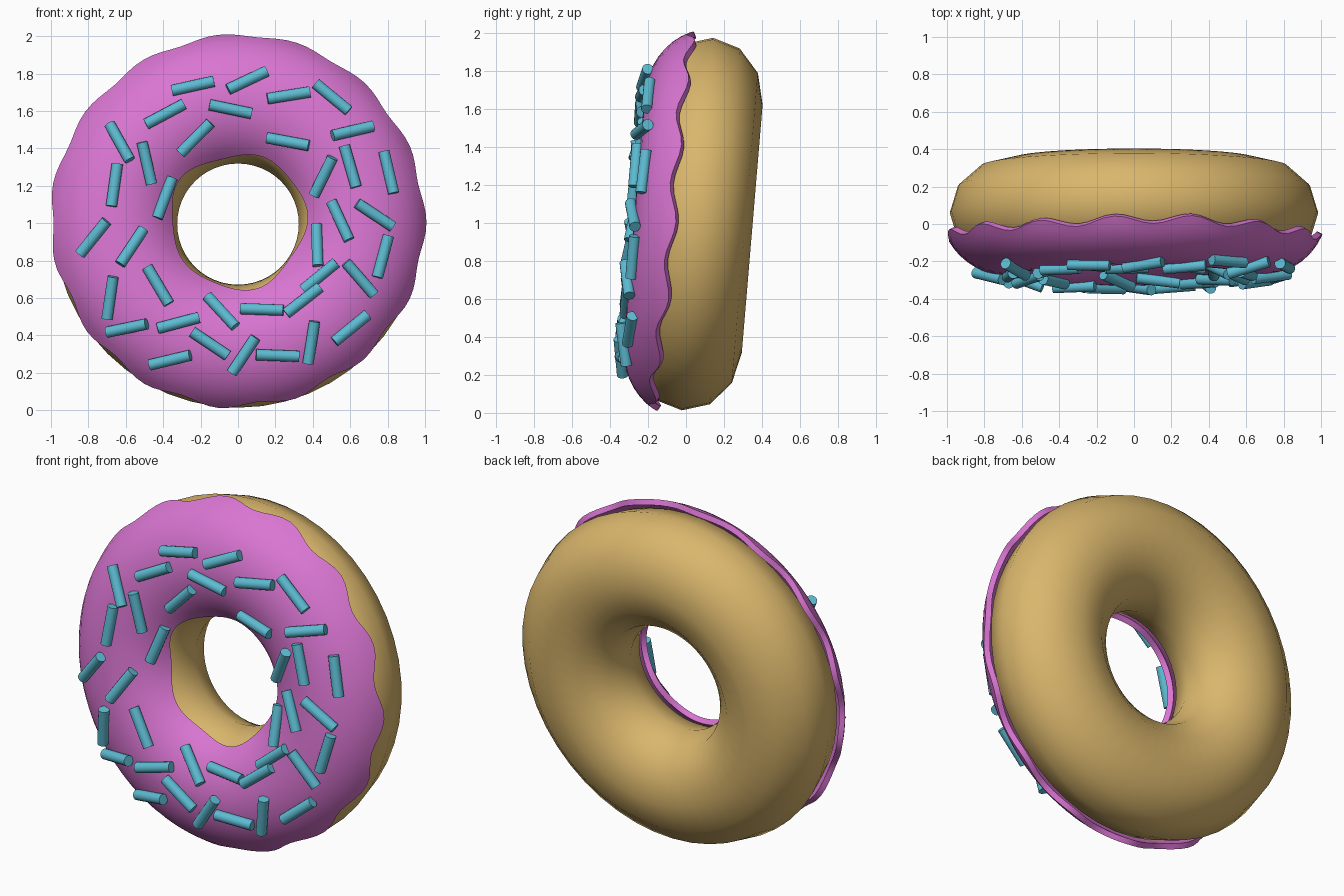
import bpy, bmesh
from math import sin, cos, pi, radians, sqrt, hypot, asin
from mathutils import Vector, Matrix

cube = bpy.data.objects.get("Cube")
if cube:
    bpy.data.objects.remove(cube, do_unlink=True)

# Ring proportions: centre radius, tube half-width, tube half-depth, icing lift
RING, WIDE, DEEP, LIFT = 0.655, 0.33, 0.29, 0.045
# The whole ring leans back slightly
LEAN = Matrix.Translation((0, 0.06, 0.995)) @ Matrix.Rotation(radians(-4.8), 4, 'X')


def material(name, color):
    mat = bpy.data.materials.new(name)
    mat.use_nodes = True
    mat.diffuse_color = (*color, 1)
    bsdf = mat.node_tree.nodes["Principled BSDF"]
    bsdf.inputs["Base Color"].default_value = (*color, 1)
    bsdf.inputs["Roughness"].default_value = 0.6
    return mat


dough_tan = material("dough tan", (0.70, 0.47, 0.15))
icing_pink = material("icing pink", (0.70, 0.18, 0.65))
sprinkle_blue = material("sprinkle blue", (0.11, 0.50, 0.65))


def make_object(name, bm, mat, thickness=0):
    mesh = bpy.data.meshes.new(name)
    bm.to_mesh(mesh)
    bm.free()
    mesh.materials.append(mat)
    obj = bpy.data.objects.new(name, mesh)
    bpy.context.collection.objects.link(obj)
    bpy.ops.object.select_all(action='DESELECT')
    obj.select_set(True)
    bpy.context.view_layer.objects.active = obj
    if thickness:
        solid = obj.modifiers.new("thickness", 'SOLIDIFY')
        solid.thickness = thickness
        solid.offset = -1
        bpy.ops.object.modifier_apply(modifier=solid.name)
    bpy.ops.object.shade_smooth_by_angle(angle=radians(45))
    return obj


def swept_ring(around, across, lift, limits, closed):
    """Sweep an elliptic arc round the y axis; limits(turn) gives its end angles."""
    bm = bmesh.new()
    rows = []
    for i in range(around):
        turn = 2 * pi * i / around
        start, end = limits(turn)
        row = []
        for j in range(across if closed else across + 1):
            a = start + (end - start) * j / across
            r = RING + (WIDE + lift) * cos(a)
            y = -(DEEP + lift) * sin(a)
            row.append(bm.verts.new((r * cos(turn), y, r * sin(turn))))
        rows.append(row)
    for i in range(around):
        here, there = rows[i], rows[(i + 1) % around]
        for j in range(across):
            k = (j + 1) % len(here)
            bm.faces.new((here[j], there[j], there[k], here[k]))
    bm.transform(LEAN)
    return bm


# Dough ring
make_object("dough_ring", swept_ring(48, 12, 0, lambda turn: (0, 2 * pi), True), dough_tan)


# Icing shell with a wavy outer lip and a gently uneven inner lip
def icing_limits(turn):
    edge = 0.14 - 0.015 * sin(turn) - 0.022 * cos(15 * turn) - 0.008 * cos(4 * turn + 1)
    inner = radians(38) + 0.05 * cos(5 * turn) + 0.04 * sin(3 * turn)
    return asin(edge / (DEEP + LIFT)), pi - inner


make_object("icing", swept_ring(120, 14, LIFT, icing_limits, False), icing_pink, 0.032)

# Sprinkles: centre across, centre height (hundredths), slope in degrees
SPRINKLES = [
    (-24, 173, 12), (5, 176, 27), (-39, 158, 28), (-4, 161, -12), (27, 168, 10),
    (50, 167, -40), (61, 149, 16), (27, 144, -8), (-23, 146, 48), (-63, 143, -60),
    (-49, 132, -76), (-66, 120, 82), (-40, 114, 68), (46, 125, 60), (60, 130, -74),
    (80, 127, -78), (73, 104, -32), (55, 101, -64), (43, 88, -82), (77, 82, 75),
    (-77, 92, 48), (-57, 87, 56), (-43, 66, -60), (-68, 60, 78), (44, 71, 38),
    (65, 70, -48), (35, 58, 38), (-59, 44, 15), (-32, 46, 15), (-9, 52, -52),
    (13, 53, -5), (-15, 35, -34), (-36, 27, 18), (3, 29, 57), (21, 29, -3),
    (39, 36, 83), (60, 44, 38),
]


def add_sprinkle(bm, x, height, slope):
    z = height - 1.02
    r = hypot(x, z)
    wide, deep = WIDE + LIFT, DEEP + LIFT
    s = (r - RING) / wide
    depth = sqrt(1 - s * s)
    # Surface normal, then lay the stick along the surface
    out = s / wide
    normal = Vector((out * x / r, -depth / deep, out * z / r)).normalized()
    along = Vector((cos(slope), 0, sin(slope)))
    along = (along - normal * along.dot(normal)).normalized()
    place = Vector((x, -deep * depth, z)) + normal * 0.015
    turn = along.to_track_quat('Z', 'Y').to_matrix().to_4x4()
    bmesh.ops.create_cone(bm, cap_ends=True, segments=16, radius1=0.03, radius2=0.03,
                          depth=0.23, matrix=LEAN @ Matrix.Translation(place) @ turn)


bm = bmesh.new()
for x, height, slope in SPRINKLES:
    add_sprinkle(bm, x / 100, height / 100, radians(slope))
make_object("sprinkles", bm, sprinkle_blue)
